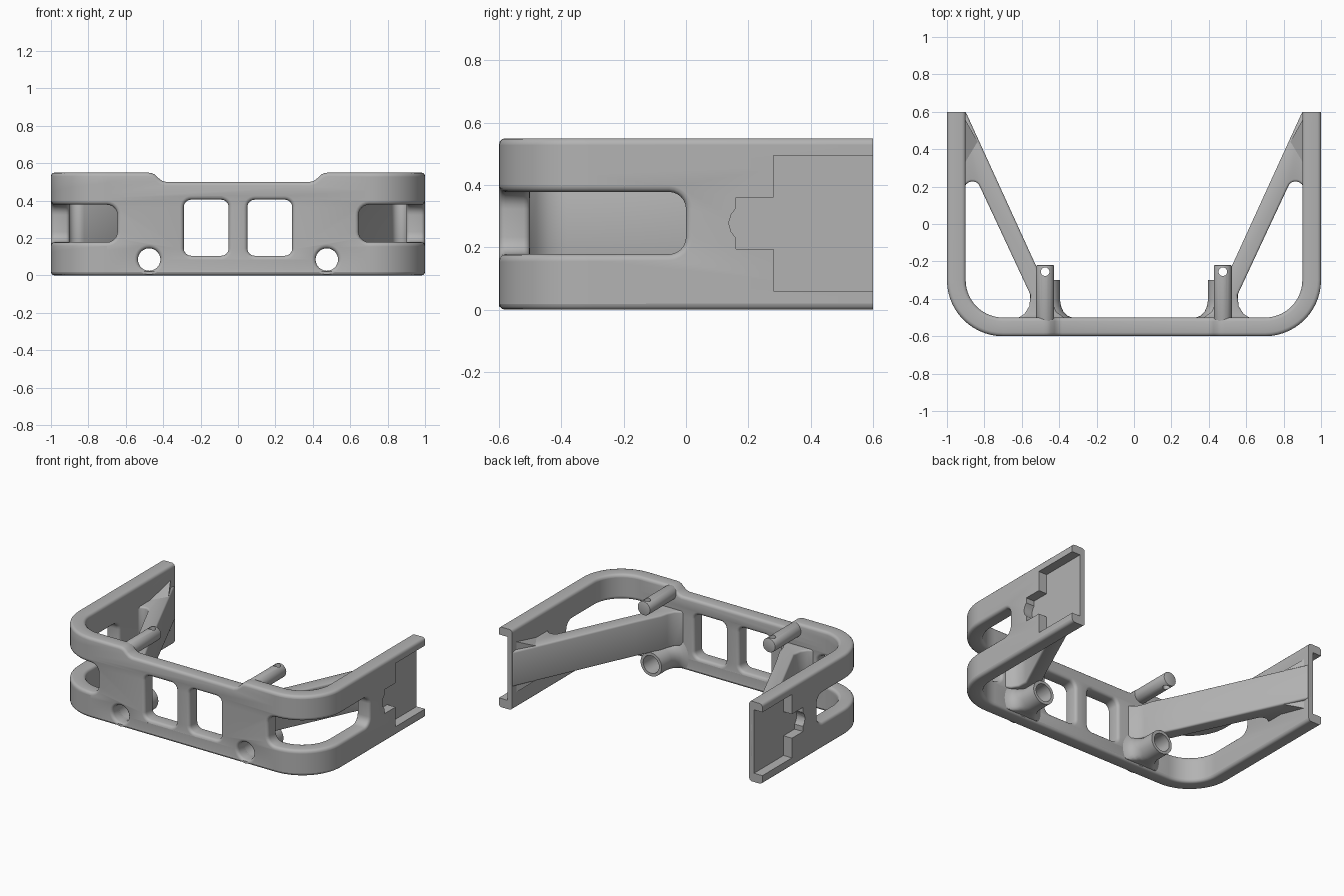
import bpy, bmesh
from math import sin, cos, pi
from mathutils import Vector, Matrix

if "Cube" in bpy.data.objects:
    bpy.data.objects.remove(bpy.data.objects["Cube"])

grey = bpy.data.materials.new("satin grey")
grey.use_nodes = True
grey.diffuse_color = (0.45, 0.45, 0.45, 1)
grey.node_tree.nodes["Principled BSDF"].inputs["Base Color"].default_value = grey.diffuse_color


def activate(ob):
    bpy.ops.object.select_all(action='DESELECT')
    ob.select_set(True)
    bpy.context.view_layer.objects.active = ob


def make(name, bm):
    bmesh.ops.recalc_face_normals(bm, faces=bm.faces[:])
    me = bpy.data.meshes.new(name)
    bm.to_mesh(me)
    bm.free()
    me.materials.append(grey)
    ob = bpy.data.objects.new(name, me)
    bpy.context.collection.objects.link(ob)
    return ob


def modify(ob, kind, **settings):
    activate(ob)
    m = ob.modifiers.new(kind, kind)
    for key, value in settings.items():
        setattr(m, key, value)
    bpy.ops.object.modifier_apply(modifier=m.name)


def mirror(ob):
    modify(ob, 'MIRROR', use_clip=False, use_mirror_merge=False)


def cut(ob, cutter):
    modify(ob, 'BOOLEAN', operation='DIFFERENCE', solver='EXACT', object=cutter)
    bpy.data.objects.remove(cutter)


def smooth(ob):
    activate(ob)
    bpy.ops.object.shade_smooth_by_angle(angle=0.6)


def arc(cx, cy, r, a0, a1, n=8):
    return [(cx + r * cos(a0 + (a1 - a0) * i / n), cy + r * sin(a0 + (a1 - a0) * i / n))
            for i in range(n + 1)]


def rounded_rect(x0, x1, y0, y1, r):
    corners = [(x1 - r, y1 - r), (x0 + r, y1 - r), (x0 + r, y0 + r), (x1 - r, y0 + r)]
    return [p for k, c in enumerate(corners) for p in arc(*c, r, k * pi / 2, (k + 1) * pi / 2, 6)]


def prism(name, points, to_low, to_high):
    """Extrude a flat outline between two mappings of its points."""
    bm = bmesh.new()
    low = [bm.verts.new(to_low(*p)) for p in points]
    high = [bm.verts.new(to_high(*p)) for p in points]
    bm.faces.new(low)
    bm.faces.new(high)
    for i in range(len(points)):
        j = (i + 1) % len(points)
        bm.faces.new((low[i], low[j], high[j], high[i]))
    return make(name, bm)


# Band: flat rounded panel with openings, then bent round two corners
HEIGHT, HALF, ROUND = 0.55, 0.05, 0.02
BEND, MID_R = 0.7, 0.25
BEND_END = BEND + MID_R * pi / 2
LENGTH = BEND_END + 0.9

right_top = [(0.385, 0.5), (0.405, 0.505), (0.425, 0.52), (0.445, 0.54), (0.465, 0.548),
             (0.485, HEIGHT), (LENGTH + 0.1, HEIGHT), (LENGTH + 0.1, 0)]
outline = right_top + [(-x, y) for x, y in reversed(right_top)]
loops = [outline]
for side in (-1, 1):
    for x0, x1, z0, z1, r in ((0.05, 0.29, 0.105, 0.405, 0.04),
                              (0.645, BEND_END + 0.3, 0.178, 0.378, 0.055)):
        a, b = sorted((side * x0, side * x1))
        loops.append(rounded_rect(a, b, z0, z1, r))
    loops.append(arc(side * 0.475, 0.085, 0.06, 0, 2 * pi, 32)[:-1])

panel = bpy.data.curves.new("panel", 'CURVE')
panel.dimensions = '2D'
panel.fill_mode = 'BOTH'
panel.extrude = HALF - ROUND
panel.bevel_depth = ROUND
panel.bevel_resolution = 2
panel.offset = -ROUND
for loop in loops:
    spline = panel.splines.new('POLY')
    spline.points.add(len(loop) - 1)
    for p, (x, y) in zip(spline.points, loop):
        p.co = (x, y, 0, 1)
    spline.use_cyclic_u = True
source = bpy.data.objects.new("panel", panel)
bpy.context.collection.objects.link(source)
flat = bpy.data.meshes.new_from_object(
    source.evaluated_get(bpy.context.evaluated_depsgraph_get()))
bpy.data.objects.remove(source)

bm = bmesh.new()
bm.from_mesh(flat)
bmesh.ops.remove_doubles(bm, verts=bm.verts[:], dist=0.0002)
STEPS = 14
for side in (-1, 1):
    for i in range(STEPS + 1):
        s = side * (BEND + (BEND_END - BEND) * i / STEPS)
        bmesh.ops.bisect_plane(bm, geom=bm.verts[:] + bm.edges[:] + bm.faces[:],
                               plane_co=(s, 0, 0), plane_no=(side, 0, 0))
    bmesh.ops.bisect_plane(bm, geom=bm.verts[:] + bm.edges[:] + bm.faces[:], clear_outer=True,
                           plane_co=(side * LENGTH, 0, 0), plane_no=(side, 0, 0))
bmesh.ops.holes_fill(bm, edges=[e for e in bm.edges if e.is_boundary], sides=0)
for v in bm.verts:
    s, z, t = v.co
    a, side = abs(s), (1 if s > 0 else -1)
    if a < BEND:
        x, y = a, -0.55 - t
    elif a < BEND_END:
        phi = (a - BEND) / MID_R
        x, y = BEND + (MID_R + t) * sin(phi), -0.3 - (MID_R + t) * cos(phi)
    else:
        x, y = 0.95 + t, -0.3 + a - BEND_END
    v.co = (side * x, y, z)
band = make("wraparound_band", bm)

# Stepped pocket in the outside of each arm
pocket = [(0.7, 0.06), (0.7, 0.495), (0.28, 0.495), (0.28, 0.36), (0.16, 0.36), (0.16, 0.325),
          (0.145, 0.305), (0.137, 0.278), (0.145, 0.25), (0.16, 0.23), (0.16, 0.195),
          (0.28, 0.195), (0.28, 0.06)]
pocket_cutter = prism("pocket_cutter", pocket, lambda y, z: (0.937, y, z),
                      lambda y, z: (1.1, y, z))
mirror(pocket_cutter)
cut(band, pocket_cutter)
smooth(band)

# Diagonal struts with a flared foot on the band
plan = [(0.93, 0.6), (0.9, 0.6), (0.53, -0.21), (0.45, -0.37), (0.437, -0.42), (0.415, -0.47),
        (0.36, -0.51), (0.63, -0.51), (0.585, -0.48), (0.56, -0.44), (0.553, -0.38)]
plan += arc(0.864, 0.185, 0.043, pi * 0.9, 0, 8) + [(0.93, 0.17)]
strut = prism("diagonal_struts", plan, lambda x, y: (x, y, 0.16), lambda x, y: (x, y, 0.4))
modify(strut, 'BEVEL', width=0.014, segments=3, limit_method='ANGLE', angle_limit=1.0)
mirror(strut)
smooth(strut)

# Gussets spreading each strut onto its arm
bm = bmesh.new()
for x, y, h in ((0.92, 0.26, 0.11), (0.92, 0.59, 0.19), (0.83, 0.43, 0.115)):
    for side in (-1, 1):
        bm.verts.new((x, y, 0.28 + side * h))
bmesh.ops.convex_hull(bm, input=bm.verts[:])
gusset = make("arm_gussets", bm)
mirror(gusset)
smooth(gusset)

# Lower tubes, flared where they leave the band
section = [(0.06, -0.54), (0.06, -0.3), (0.08, -0.3), (0.08, -0.41), (0.085, -0.44),
           (0.098, -0.47), (0.118, -0.49), (0.145, -0.5), (0.145, -0.54)]
bm = bmesh.new()
SIDES = 40
rings = []
for i in range(SIDES):
    a = 2 * pi * i / SIDES
    rings.append([bm.verts.new((0.475 + r * cos(a), y, max(0.085 + r * sin(a), 0.005 if r < 0.09 else 0.012)))
                  for r, y in section])
for i in range(SIDES):
    one, two = rings[i], rings[(i + 1) % SIDES]
    for j in range(len(section)):
        k = (j + 1) % len(section)
        bm.faces.new((one[j], one[k], two[k], two[j]))
tube = make("lower_tubes", bm)
mirror(tube)
smooth(tube)


# Upper pins, cross-drilled near the tip
def rod(name, radius, length, centre, turn):
    bm = bmesh.new()
    bmesh.ops.create_cone(bm, cap_ends=True, segments=32, radius1=radius, radius2=radius,
                          depth=length, matrix=Matrix.Translation(Vector(centre)) @ turn)
    return make(name, bm)


pin = rod("upper_pins", 0.048, 0.34, (0.475, -0.39, 0.5), Matrix.Rotation(pi / 2, 4, 'X'))
modify(pin, 'BEVEL', width=0.005, segments=2, limit_method='ANGLE', angle_limit=1.0)
cut(pin, rod("pin_drill", 0.023, 0.3, (0.475, -0.255, 0.5), Matrix.Identity(4)))
mirror(pin)
smooth(pin)
